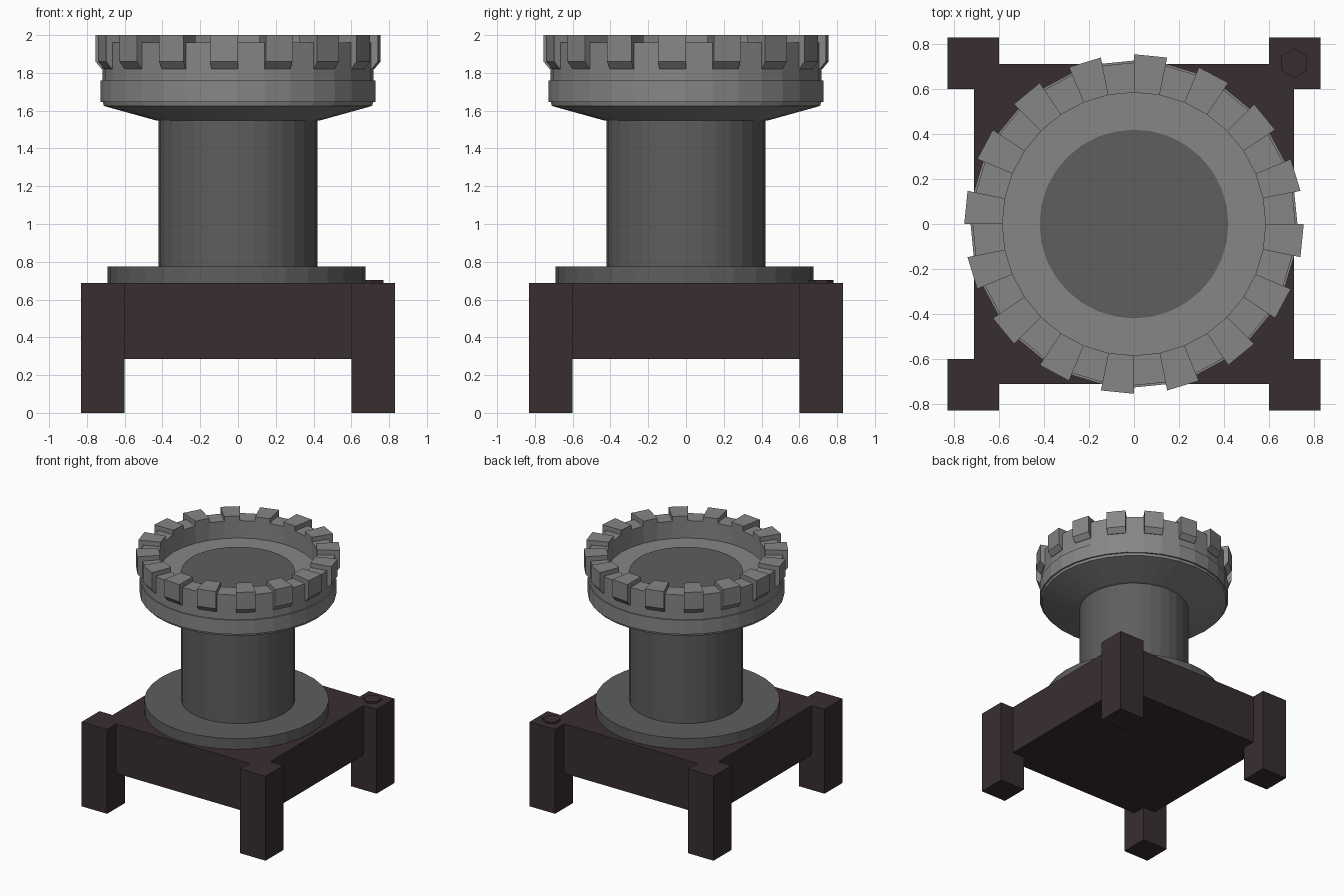
import bpy, bmesh, math

if "Cube" in bpy.data.objects:
    bpy.data.objects.remove(bpy.data.objects["Cube"])

def material(name, rgb):
    m = bpy.data.materials.new(name)
    m.diffuse_color = (*rgb, 1)
    m.use_nodes = True
    m.node_tree.nodes["Principled BSDF"].inputs["Base Color"].default_value = m.diffuse_color
    return m

WOOD = material("dark wood", (0.040, 0.027, 0.028))
DARK = material("dark stone", (0.112, 0.112, 0.112))
LIGHT = material("light stone", (0.245, 0.236, 0.238))

def make(name, verts, faces, mat):
    me = bpy.data.meshes.new(name)
    me.from_pydata(verts, [], faces)
    bm = bmesh.new()
    bm.from_mesh(me)
    bmesh.ops.recalc_face_normals(bm, faces=bm.faces)
    bm.to_mesh(me)
    bm.free()
    me.materials.append(mat)
    ob = bpy.data.objects.new(name, me)
    bpy.context.collection.objects.link(ob)
    return ob

def box(name, x0, x1, y0, y1, z0, z1, mat):
    v = [(x, y, z) for z in (z0, z1) for x, y in ((x0, y0), (x1, y0), (x1, y1), (x0, y1))]
    f = [(0, 1, 2, 3), (4, 5, 6, 7)] + [(i, (i + 1) % 4, (i + 1) % 4 + 4, i + 4) for i in range(4)]
    return make(name, v, f, mat)

def polar(r, a, z):
    return (r * math.cos(a), r * math.sin(a), z)

def lathe(name, profile, n, mat, closed=False, turn=0.0):
    """Spin (radius, z) points; open profiles get flat end caps."""
    k = len(profile)
    v = [polar(r, turn + math.tau * i / n, z) for r, z in profile for i in range(n)]
    f = [(j * n + i, j * n + (i + 1) % n, (j + 1) % k * n + (i + 1) % n, (j + 1) % k * n + i)
         for j in range(k if closed else k - 1) for i in range(n)]
    if not closed:
        f += [tuple(range(n)), tuple(range((k - 1) * n, k * n))]
    return make(name, v, f, mat)

# Wooden stand: solid block and four corner legs
box("stand_block", -0.712, 0.712, -0.712, 0.712, 0.285, 0.688, WOOD)
for sx, nx in ((-1, "left"), (1, "right")):
    for sy, ny in ((-1, "front"), (1, "back")):
        xs, ys = sorted((0.6 * sx, 0.83 * sx)), sorted((0.6 * sy, 0.83 * sy))
        box(f"{ny}_{nx}_leg", *xs, *ys, 0, 0.688, WOOD)

# Single hexagonal peg on one leg
peg = lathe("hex_peg", [(0.066, 0.68), (0.066, 0.703)], 6, WOOD, turn=math.pi / 6)
peg.location = (0.712, 0.715, 0)

# Footing disc and column
foot = lathe("footing_disc", [(0.682, 0.68), (0.682, 0.775)], 32, DARK)
foot.location = (-0.008, -0.008, 0)
lathe("column", [(0.42, 0.77), (0.42, 1.825)], 32, DARK)

# Hollow parapet bowl
lathe("parapet_bowl", [(0.41, 1.545), (0.44, 1.55), (0.71, 1.625), (0.715, 1.645), (0.727, 1.645),
                       (0.727, 1.76), (0.718, 1.76), (0.718, 1.962), (0.585, 1.962),
                       (0.585, 1.82), (0.41, 1.82)], 32, LIGHT, closed=True)

# Sixteen wedge-shaped merlons, chamfered underneath
section = [(0.585, 1.955), (0.585, 2.0), (0.755, 2.0), (0.755, 1.86), (0.722, 1.82), (0.70, 1.82), (0.70, 1.955)]
k = len(section)
for i in range(16):
    a = math.tau * i / 16
    v = [polar(r, b, z) for b in (a - math.tau / 32, a) for r, z in section]
    f = [tuple(range(k)), tuple(range(k, 2 * k))]
    f += [(j, (j + 1) % k, (j + 1) % k + k, j + k) for j in range(k)]
    make(f"merlon_{i + 1}", v, f, LIGHT)
